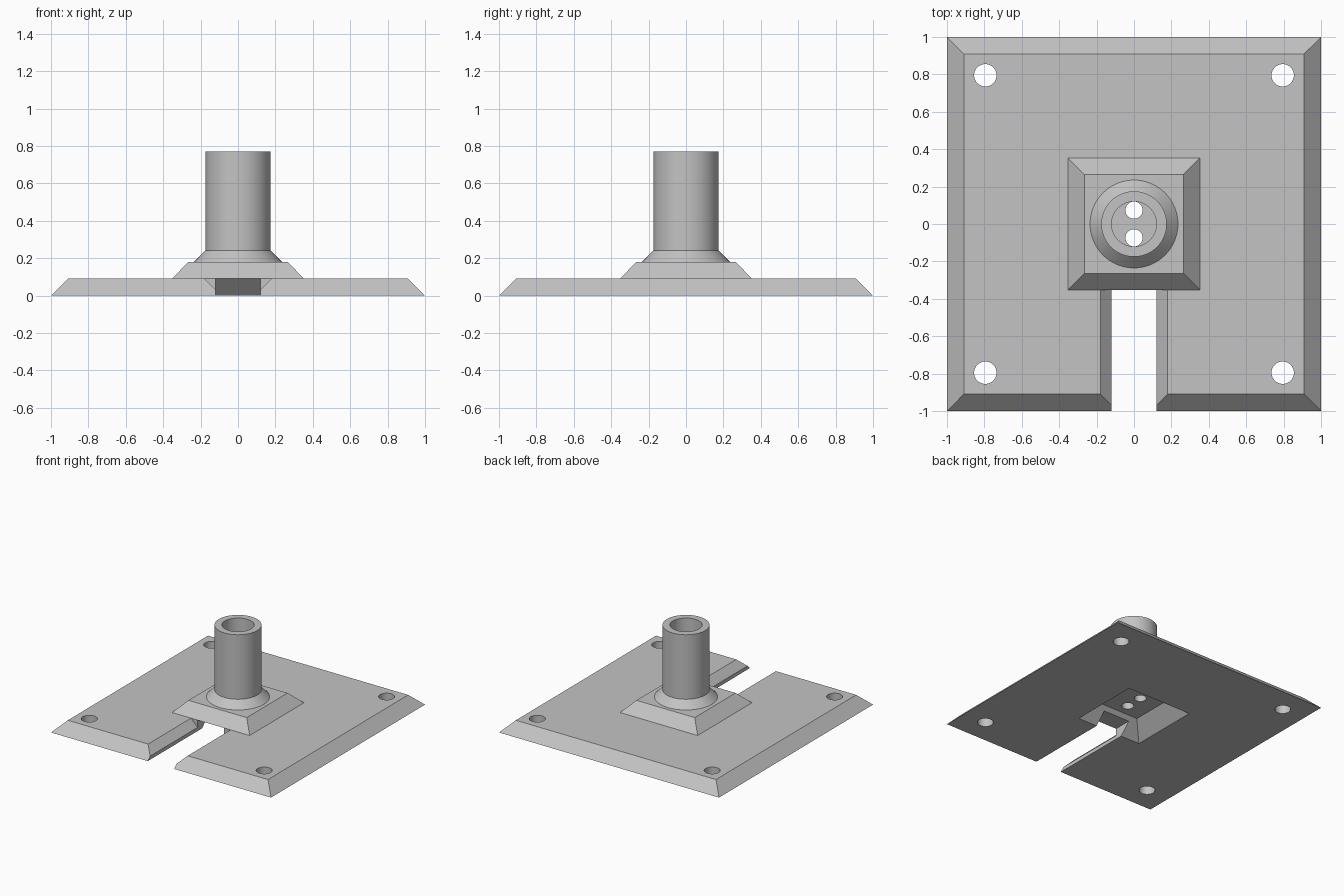
import bpy, bmesh, math

cube = bpy.data.objects.get("Cube")
if cube:
    bpy.data.objects.remove(cube, do_unlink=True)

GREY = (0.55, 0.55, 0.55, 1)
grey = bpy.data.materials.new("plain grey")
grey.use_nodes = True
grey.diffuse_color = GREY
grey.node_tree.nodes["Principled BSDF"].inputs["Base Color"].default_value = GREY


def solid(name, rings):
    """Closed solid skinned through rings that have equal point counts."""
    bm = bmesh.new()
    loops = [[bm.verts.new(p) for p in ring] for ring in rings]
    n = len(loops[0])
    for a, b in zip(loops, loops[1:]):
        for i in range(n):
            j = (i + 1) % n
            bm.faces.new((a[i], a[j], b[j], b[i]))
    bm.faces.new(loops[0][::-1])
    bm.faces.new(loops[-1])
    bmesh.ops.recalc_face_normals(bm, faces=bm.faces)
    mesh = bpy.data.meshes.new(name)
    bm.to_mesh(mesh)
    bm.free()
    mesh.materials.append(grey)
    obj = bpy.data.objects.new(name, mesh)
    bpy.context.collection.objects.link(obj)
    return obj


def square(name, profile):
    """Square block from (half width, height) pairs."""
    return solid(name, [[(-h, -h, z), (h, -h, z), (h, h, z), (-h, h, z)]
                        for h, z in profile])


def turned(name, profile, x=0, y=0, sides=64):
    """Round part from (radius, height) pairs."""
    turns = [2 * math.pi * i / sides for i in range(sides)]
    return solid(name, [[(x + r * math.cos(t), y + r * math.sin(t), z) for t in turns]
                        for r, z in profile])


def channel(name, outline, y0, y1):
    """Outline in x and z, run along y."""
    return solid(name, [[(x, y, z) for x, z in outline] for y in (y0, y1)])


def combine(target, tool, operation):
    mod = target.modifiers.new(operation.lower(), 'BOOLEAN')
    mod.operation = operation
    mod.solver = 'EXACT'
    mod.object = tool
    bpy.context.view_layer.objects.active = target
    bpy.ops.object.modifier_apply(modifier=mod.name)
    bpy.data.objects.remove(tool, do_unlink=True)


# Bevelled plate, raised step and flared post, rooted into each other
mount = square("post_mount", [(1, 0), (0.91, 0.09)])
step = square("raised_step", [(0.3, 0.05), (0.3, 0.09), (0.353, 0.09), (0.265, 0.18)])
post = turned("post", [(0.2, 0.15), (0.2, 0.18), (0.235, 0.18), (0.175, 0.24), (0.175, 0.77)])
for part in (step, post):
    combine(mount, part, 'UNION')

# Bore, sloped pocket underneath, and the cable slot leading into it
cutters = [
    turned("bore", [(0.12, 0.18), (0.12, 1)]),
    square("pocket", [(0.345, -0.05), (0.175, 0.12)]),
    channel("slot", [(-0.12, -0.1), (0.12, -0.1), (0.12, 0.03),
                     (0.19, 0.1), (-0.19, 0.1), (-0.12, 0.03)], -1.1, -0.353),
    channel("passage", [(-0.12, -0.1), (0.12, -0.1), (0.12, 0.09), (-0.12, 0.09)], -0.5, -0.1),
]

# Cable holes in the post floor and screw holes in the corners
for side in (-1, 1):
    cutters.append(turned("cable_hole", [(0.046, 0.08), (0.046, 0.25)], y=0.074 * side, sides=32))
    for end in (-1, 1):
        cutters.append(turned("screw_hole", [(0.06, -0.1), (0.06, 0.2)],
                              0.795 * side, 0.795 * end, 32))
for cutter in cutters:
    combine(mount, cutter, 'DIFFERENCE')

# Smooth round walls with crisp edges
bpy.ops.object.select_all(action='DESELECT')
mount.select_set(True)
bpy.context.view_layer.objects.active = mount
bpy.ops.object.shade_smooth_by_angle(angle=math.radians(30))
